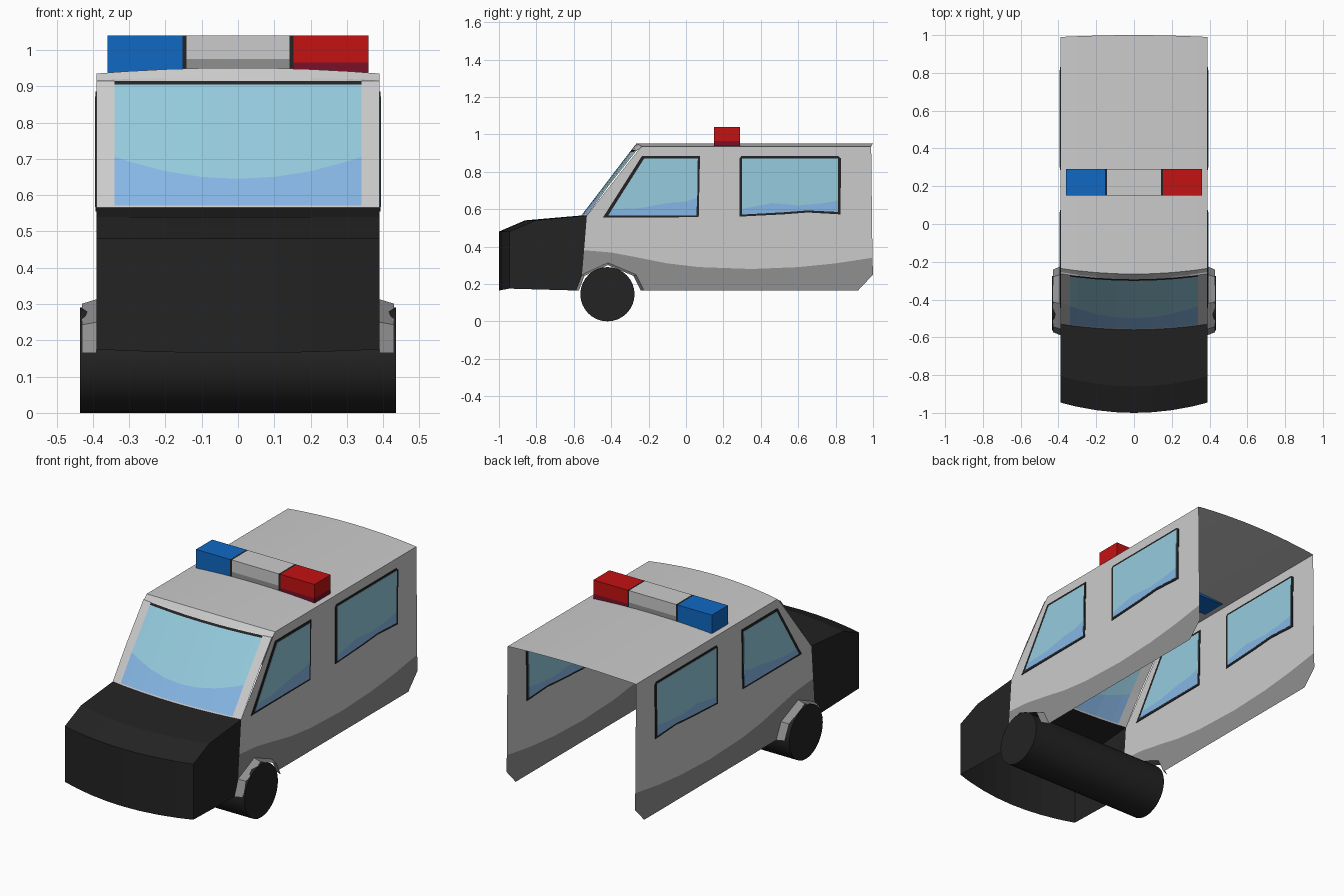
import bpy, bmesh, math

if "Cube" in bpy.data.objects:
    bpy.data.objects.remove(bpy.data.objects["Cube"])

W = 0.39  # half width of the body


def mat(name, r, g, b):
    m = bpy.data.materials.new(name)
    m.diffuse_color = (r, g, b, 1)
    m.use_nodes = True
    m.node_tree.nodes["Principled BSDF"].inputs["Base Color"].default_value = m.diffuse_color
    return m


WHITE = mat("body_white", 0.60, 0.60, 0.60)
GREY = mat("skirt_grey", 0.28, 0.28, 0.28)
BLACK = mat("black", 0.017, 0.017, 0.017)
GLASS = mat("light_glass", 0.30, 0.60, 0.73)
DARK_GLASS = mat("dark_glass", 0.24, 0.47, 0.78)
RED = mat("red", 0.55, 0.006, 0.006)
DARK_RED = mat("dark_red", 0.20, 0.005, 0.02)
BLUE = mat("blue", 0.005, 0.14, 0.55)


def make(name, verts, faces, mats, index=None):
    me = bpy.data.meshes.new(name)
    me.from_pydata(verts, [], faces)
    for m in mats:
        me.materials.append(m)
    for i, p in enumerate(me.polygons):
        p.material_index = index[i] if index else 0
    bm = bmesh.new()
    bm.from_mesh(me)
    bmesh.ops.recalc_face_normals(bm, faces=bm.faces)
    bm.to_mesh(me)
    bm.free()
    ob = bpy.data.objects.new(name, me)
    bpy.context.collection.objects.link(ob)
    return ob


HALF = [0.1, 0.2, 0.3, 0.34, W]
XS = [-x for x in reversed(HALF)] + [0] + HALF


def loft(name, rows, mats, rule=None):
    """Bowed sheet across the width; each row is (y, z, bow back, drop) at the edge."""
    verts = []
    for y, z, bow, drop in rows:
        for x in XS:
            k = (x / W) ** 2
            verts.append((x, y + bow * k, z - drop * k))
    n = len(XS)
    faces, index = [], []
    for r in range(len(rows) - 1):
        for c in range(n - 1):
            a = r * n + c
            faces.append((a, a + 1, a + n + 1, a + n))
            index.append(rule(r, abs(XS[c] + XS[c + 1]) / 2) if rule else 0)
    return make(name, verts, faces, mats, index)


def panel(name, pts, m):
    """Flat side panel on both sides."""
    for s, side in ((1, "right"), (-1, "left")):
        make(f"{side}_{name}", [(s * W, y, z) for y, z in pts], [range(len(pts))], [m])


def plate(name, pts, t, m):
    """Thin plate through the side wall, seen inside and outside."""
    n = len(pts)
    for s, side in ((1, "right"), (-1, "left")):
        verts = [(s * W + d, y, z) for d in (-t, t) for y, z in pts]
        faces = [tuple(range(n)), tuple(range(n, 2 * n))]
        faces += [(i, (i + 1) % n, (i + 1) % n + n, i + n) for i in range(n)]
        make(f"{side}_{name}", verts, faces, [m])


def box(name, x0, x1, y0, y1, z0, z1, m):
    verts = [(x, y, z) for x in (x0, x1) for y in (y0, y1) for z in (z0, z1)]
    faces = [(0, 1, 3, 2), (4, 5, 7, 6), (0, 1, 5, 4), (2, 3, 7, 6), (0, 2, 6, 4), (1, 3, 7, 5)]
    make(name, verts, faces, [m])


# Hood: bowed front and top, flat cheeks
hood = [(-1.0, 0.165, 0.055, -0.01), (-1.0, 0.48, 0.055, 0),
        (-0.86, 0.54, 0.055, 0), (-0.56, 0.566, 0.03, 0)]
loft("hood", hood, [BLACK])
seam = [(-0.53, 0.566), (-0.545, 0.38), (-0.556, 0.25), (-0.588, 0.165)]
panel("hood_cheek", [(y + b, z - d) for y, z, b, d in hood[:3]] + seam, BLACK)


# Windscreen with painted frame, tinted lower part and black top edge
def screen_rule(row, x):
    return 0 if x > 0.34 else (0, 1, 2, 3, 0, 0)[row]


loft("windscreen", [(-0.56, 0.565, 0.03, 0), (-0.555, 0.572, 0.03, 0),
                    (-0.499, 0.645, 0.085, -0.08), (-0.301, 0.905, 0.03, 0),
                    (-0.293, 0.915, 0.03, 0), (-0.285, 0.926, 0.03, 0.01),
                    (-0.265, 0.951, 0.03, 0.016)],
     [WHITE, DARK_GLASS, GLASS, BLACK], screen_rule)

# Roof
loft("roof", [(-0.265, 0.951, 0.03, 0.016), (1.0, 0.951, -0.01, 0.016)], [WHITE])

# Side walls: white upper part, grey skirt with wheel cut-out
wave = [(-0.545, 0.38), (-0.4, 0.368), (-0.25, 0.34), (-0.1, 0.31), (0.07, 0.29),
        (0.35, 0.28), (0.6, 0.29), (0.8, 0.31), (0.997, 0.34)]
panel("side_wall", wave + [(0.99, 0.935), (-0.235, 0.935), (-0.255, 0.916), (-0.53, 0.566)], WHITE)
arch = [(-0.588, 0.165), (-0.556, 0.25), (-0.417, 0.313), (-0.267, 0.25), (-0.225, 0.165)]
panel("skirt", wave + [(1.0, 0.25), (0.92, 0.165)] + arch[::-1][:-1], GREY)

# Wheel arch flares, narrowing outwards
for s, side in ((1, "right"), (-1, "left")):
    n = len(arch)
    outer = [(s * 0.43, -0.415 + (y + 0.415) * 0.91, 0.16 + (z - 0.16) * 0.92) for y, z in arch]
    make(f"{side}_wheel_arch", [(s * W, y, z) for y, z in arch] + outer,
         [(i, i + 1, i + 1 + n, i + n) for i in range(n - 1)], [GREY])

# Side windows: black frame with two-tone glass
plate("front_window_frame", [(-0.445, 0.555), (-0.425, 0.585), (-0.235, 0.885), (0.075, 0.885),
                             (0.068, 0.557)], 0.003, BLACK)
tint = [(-0.395, 0.60), (-0.25, 0.605), (-0.1, 0.632), (0, 0.64), (0.06, 0.662)]
plate("front_window_glass", tint + [(0.063, 0.872), (-0.223, 0.872)], 0.0045, GLASS)
plate("front_window_tint", [(-0.415, 0.567), (0.055, 0.567)] + tint[::-1], 0.0045, DARK_GLASS)
plate("rear_window_frame", [(0.285, 0.56), (0.52, 0.572), (0.65, 0.582), (0.825, 0.572),
                            (0.83, 0.87), (0.815, 0.883), (0.295, 0.883), (0.285, 0.87)], 0.003, BLACK)
tint = [(0.3, 0.60), (0.37, 0.615), (0.46, 0.632), (0.6, 0.62), (0.72, 0.63), (0.812, 0.645)]
plate("rear_window_glass", tint + [(0.814, 0.872), (0.3, 0.872)], 0.0045, GLASS)
plate("rear_window_tint", [(0.3, 0.571), (0.52, 0.583), (0.65, 0.593), (0.812, 0.585)] + tint[::-1],
      0.0045, DARK_GLASS)

# Light bar
Y0, Y1 = 0.15, 0.29
box("blue_lamp", -0.36, -0.153, Y0, Y1, 0.933, 1.04, BLUE)
box("red_lamp", 0.153, 0.36, Y0, Y1, 0.965, 1.04, RED)
box("red_lamp_base", 0.153, 0.36, Y0, Y1, 0.933, 0.965, DARK_RED)
box("lamp_centre", -0.142, 0.142, Y0, Y1, 0.975, 1.04, WHITE)
box("lamp_centre_base", -0.142, 0.142, Y0, Y1, 0.945, 0.975, GREY)
for s, side in ((1, "right"), (-1, "left")):
    a, b = sorted((s * 0.142, s * 0.153))
    box(f"{side}_lamp_divider", a, b, Y0, Y1, 0.94, 1.04, BLACK)

# Front wheels: one full-width roller
bpy.ops.mesh.primitive_cylinder_add(vertices=32, radius=0.145, depth=0.87,
                                    location=(0, -0.42, 0.145), rotation=(0, math.pi / 2, 0))
wheel = bpy.context.object
wheel.name = "front_wheels"
wheel.data.materials.append(BLACK)
bpy.ops.object.shade_smooth_by_angle(angle=math.radians(40))
